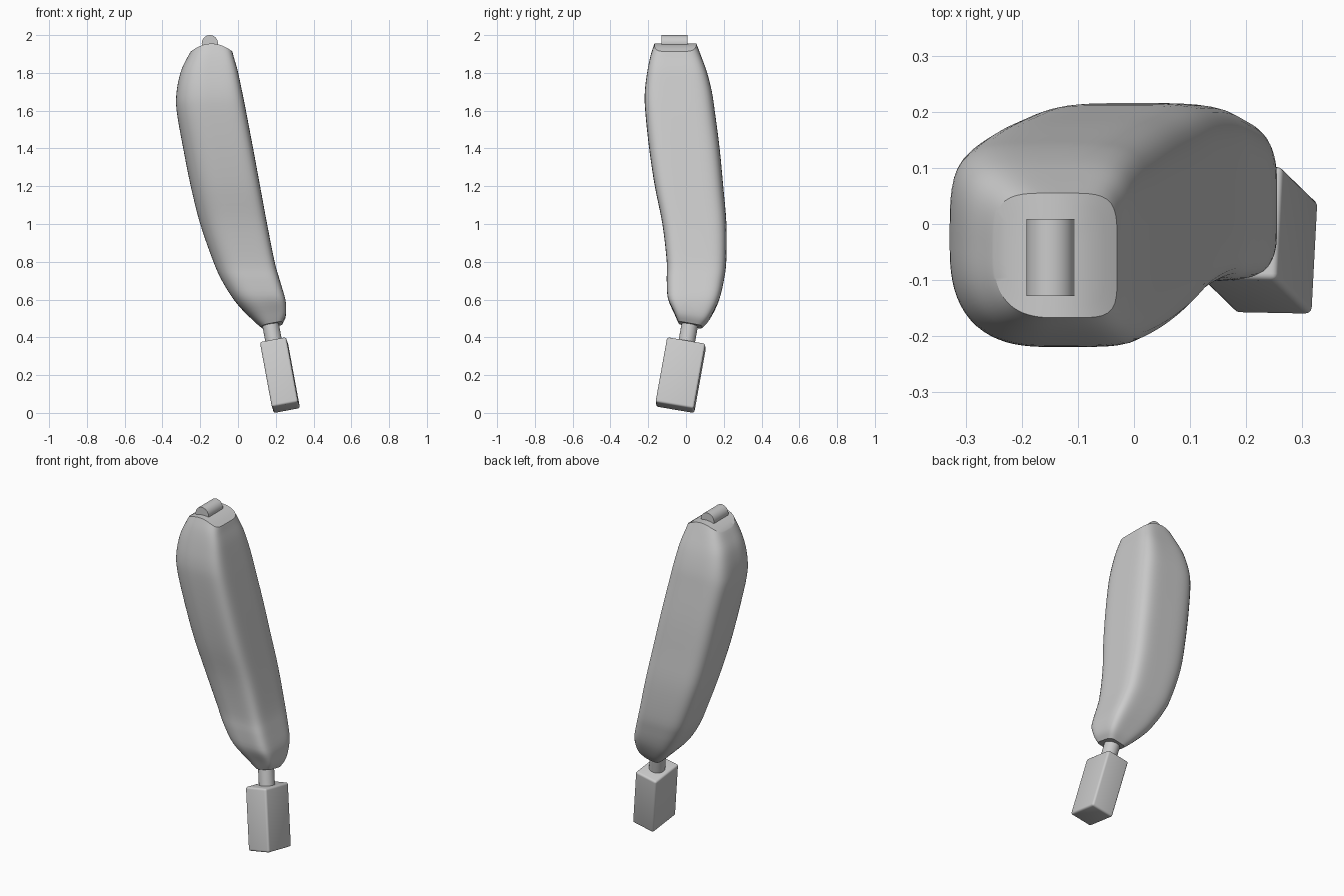
import bpy, bmesh, math
from mathutils import Vector, Matrix

if "Cube" in bpy.data.objects:
    bpy.data.objects.remove(bpy.data.objects["Cube"], do_unlink=True)

grey = bpy.data.materials.new("plain_grey")
grey.use_nodes = True
colour = (0.6, 0.6, 0.6, 1)
grey.diffuse_color = colour
grey.node_tree.nodes["Principled BSDF"].inputs["Base Color"].default_value = colour


def finish(bm, name, matrix=None):
    """Turn a bmesh into a smooth shaded grey object."""
    if matrix:
        bm.transform(matrix)
    bmesh.ops.recalc_face_normals(bm, faces=bm.faces)
    mesh = bpy.data.meshes.new(name)
    bm.to_mesh(mesh)
    bm.free()
    mesh.materials.append(grey)
    obj = bpy.data.objects.new(name, mesh)
    bpy.context.collection.objects.link(obj)
    bpy.ops.object.select_all(action='DESELECT')
    obj.select_set(True)
    bpy.context.view_layer.objects.active = obj
    bpy.ops.object.shade_smooth_by_angle(angle=math.radians(25))
    return obj


def cylinder(name, radius, length, matrix):
    bm = bmesh.new()
    bmesh.ops.create_cone(bm, cap_ends=True, segments=32, radius1=radius,
                          radius2=radius, depth=length)
    return finish(bm, name, matrix)


def spline(rows, steps):
    """Catmull-Rom interpolation through rows of numbers."""
    rows = [rows[0]] + rows + [rows[-1]]
    out = []
    for a, b, c, d in zip(rows, rows[1:], rows[2:], rows[3:]):
        for i in range(steps):
            t = i / steps
            out.append([q + t * ((r - p) + t * ((2 * p - 5 * q + 4 * r - s)
                        + t * (3 * (q - r) + s - p))) / 2
                        for p, q, r, s in zip(a, b, c, d)])
    return out + [rows[-1]]


# Body: height, then left, right, front and back limits of each section
sections = [
    (.465, .125, .235, -.04, .085),
    (.51, .075, .254, -.06, .125),
    (.6, -.02, .25, -.095, .175),
    (.7, -.085, .222, -.102, .2),
    (.8, -.13, .194, -.102, .213),
    (1, -.2, .154, -.125, .214),
    (1.2, -.25, .117, -.165, .197),
    (1.4, -.29, .08, -.195, .178),
    (1.6, -.325, .042, -.216, .152),
    (1.7, -.325, .022, -.218, .137),
    (1.8, -.305, .001, -.206, .112),
    (1.89, -.271, -.02, -.188, .08),
    (1.955, -.25, -.03, -.167, .055),
]
SIDES = 80


def corner_power(c, s):
    """Squareness of each corner: the right-hand ridges are crisper."""
    if c > 0:
        return 5 if s > 0 else 6
    return 4.2 if s > 0 else 2.6


def section_ring(bm, row, scale=1):
    """Rounded-square ring, arched near the top and tilted near the bottom."""
    z, x0, x1, y0, y1 = row
    arch = .042 * max(0, (z - 1.8) / .155) ** 2
    tilt = .18 * max(0, min(1, (.62 - z) / .155))
    ring = []
    for i in range(SIDES):
        a = math.tau * (i + .5) / SIDES
        c, s = math.cos(a), math.sin(a)
        p = corner_power(c, s)
        r = scale / (abs(c) ** p + abs(s) ** p) ** (1 / p)
        dx, dy = r * c * (x1 - x0) / 2, r * s * (y1 - y0) / 2
        height = z - arch * (r * c) ** 2 + tilt * (dx - dy)
        ring.append(bm.verts.new(((x0 + x1) / 2 + dx, (y0 + y1) / 2 + dy, height)))
    return ring


bm = bmesh.new()
rings = [section_ring(bm, row) for row in spline(sections, 4)]
# Arched cap continues inwards from the rim
rings += [section_ring(bm, sections[-1], k) for k in (.8, .6, .4, .2)]
for lower, upper in zip(rings, rings[1:]):
    for i in range(SIDES):
        j = (i + 1) % SIDES
        bm.faces.new((lower[i], lower[j], upper[j], upper[i]))
bm.faces.new(rings[0])
bm.faces.new(rings[-1])
finish(bm, "curved_body")

# Pin lying across the top cap
pin = Matrix.Translation((-.149, -.06, 1.957)) @ Matrix.Rotation(math.pi / 2, 4, 'X')
cylinder("top_pin", .043, .137, pin)

# Tilted frame shared by the lower block and its neck
up = Vector((-.185, .18, 1)).normalized()
side = Vector((1, -.02, .19))
side = (side - up * side.dot(up)).normalized()
frame = Matrix((side, up.cross(side), up)).transposed().to_4x4()
frame = Matrix.Translation((.222, -.028, .2)) @ frame

cylinder("neck", .044, .2, frame @ Matrix.Translation((0, 0, .25)))

# Lower block with softened edges
bm = bmesh.new()
bmesh.ops.create_cube(bm, size=1)
bmesh.ops.scale(bm, vec=(.142, .206, .356), verts=bm.verts)
bmesh.ops.bevel(bm, geom=bm.edges[:], offset=.012, segments=4, profile=.5,
                affect='EDGES')
finish(bm, "lower_block", frame)
